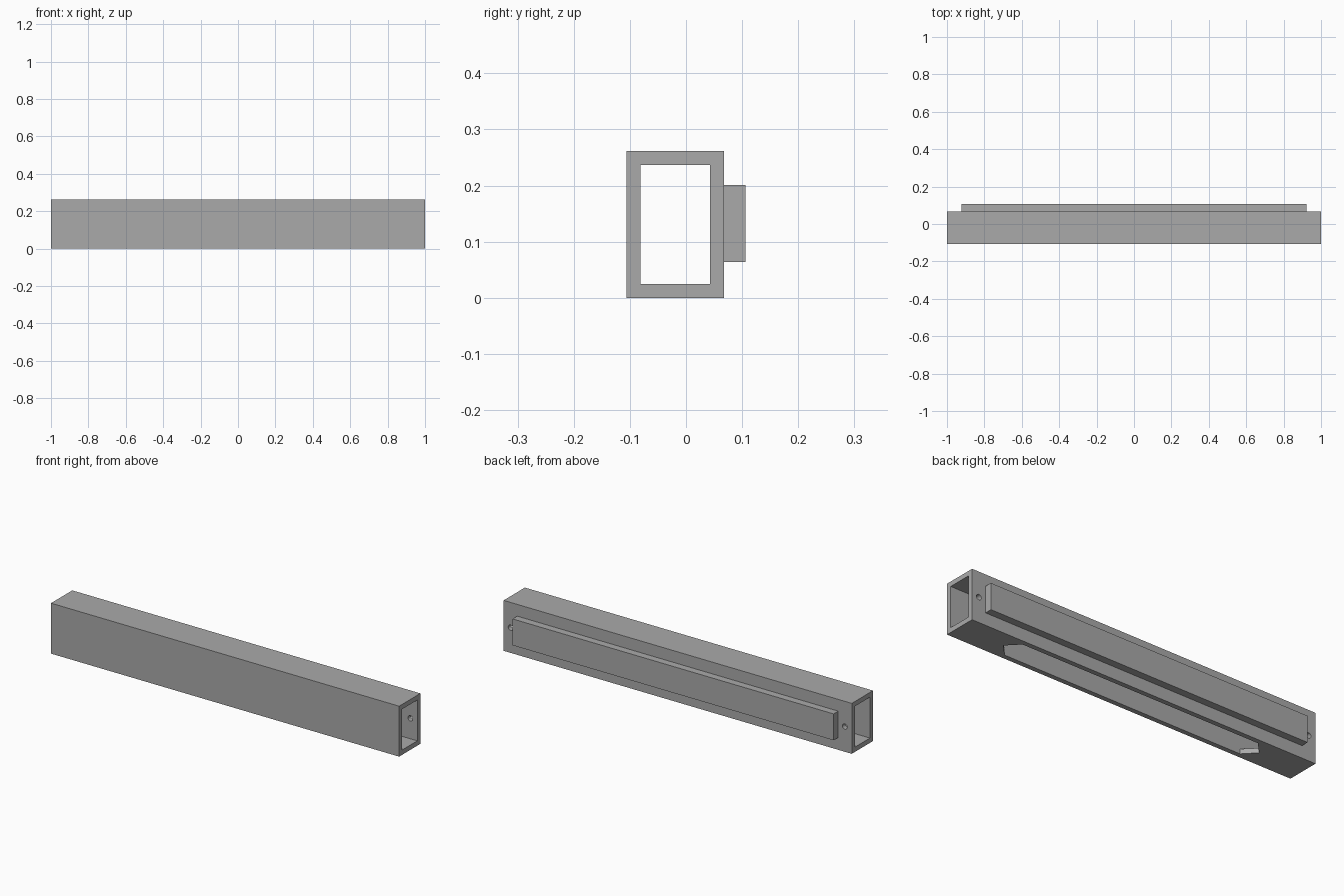
import bpy
import bmesh
from math import pi
from mathutils import Matrix

cube = bpy.data.objects.get("Cube")
if cube:
    bpy.data.objects.remove(cube, do_unlink=True)

grey = bpy.data.materials.new("plain grey")
grey.use_nodes = True
grey.diffuse_color = (0.4, 0.4, 0.4, 1)
grey.node_tree.nodes["Principled BSDF"].inputs["Base Color"].default_value = (0.4, 0.4, 0.4, 1)


def finish(name, bm, material=grey):
    bmesh.ops.recalc_face_normals(bm, faces=bm.faces)
    mesh = bpy.data.meshes.new(name)
    bm.to_mesh(mesh)
    bm.free()
    mesh.materials.append(material)
    obj = bpy.data.objects.new(name, mesh)
    bpy.context.collection.objects.link(obj)
    return obj


def box(name, low, high):
    bm = bmesh.new()
    bmesh.ops.create_cube(bm, size=1)
    for v in bm.verts:
        v.co = [a + (c + 0.5) * (b - a) for a, b, c in zip(low, high, v.co)]
    return finish(name, bm)


def prism(name, outline, z0, z1):
    bm = bmesh.new()
    face = bm.faces.new([bm.verts.new((x, y, z0)) for x, y in outline])
    top = bmesh.ops.extrude_face_region(bm, geom=[face])["geom"]
    for v in top:
        if isinstance(v, bmesh.types.BMVert):
            v.co.z = z1
    return finish(name, bm)


def cut(target, cutter):
    mod = target.modifiers.new(cutter.name, 'BOOLEAN')
    mod.operation = 'DIFFERENCE'
    mod.solver = 'EXACT'
    mod.object = cutter
    cutter.hide_render = True
    cutter.hide_viewport = True
    cutter.display_type = 'WIRE'


# Rectangular tube
front, back, height, wall = -0.106, 0.068, 0.262, 0.025
tube = box("tube", (-1, front, 0), (1, back, height))
cut(tube, box("bore_cutter", (-1.1, front + wall, wall), (1.1, back - wall, height - wall)))

# Long slot with pointed ends in the underside
mid = (front + back) / 2
half = (back - front) / 2 - wall
slot = [(-0.745, mid), (-0.685, mid - half), (0.685, mid - half),
        (0.745, mid), (0.685, mid + half), (-0.685, mid + half)]
cut(tube, prism("slot_cutter", slot, -0.05, wall + 0.01))

# Screw holes in the back wall, one at each end
for side, x in (("right", -0.96), ("left", 0.96)):
    bm = bmesh.new()
    bmesh.ops.create_cone(bm, cap_ends=True, segments=16, radius1=0.014, radius2=0.014, depth=0.06,
                          matrix=Matrix.Translation((x, back - wall / 2, height / 2)) @ Matrix.Rotation(pi / 2, 4, 'X'))
    cut(tube, finish(side + "_hole_cutter", bm))

# Raised bar on the back
box("back_bar", (-0.922, back, 0.064), (0.922, 0.106, 0.201))
